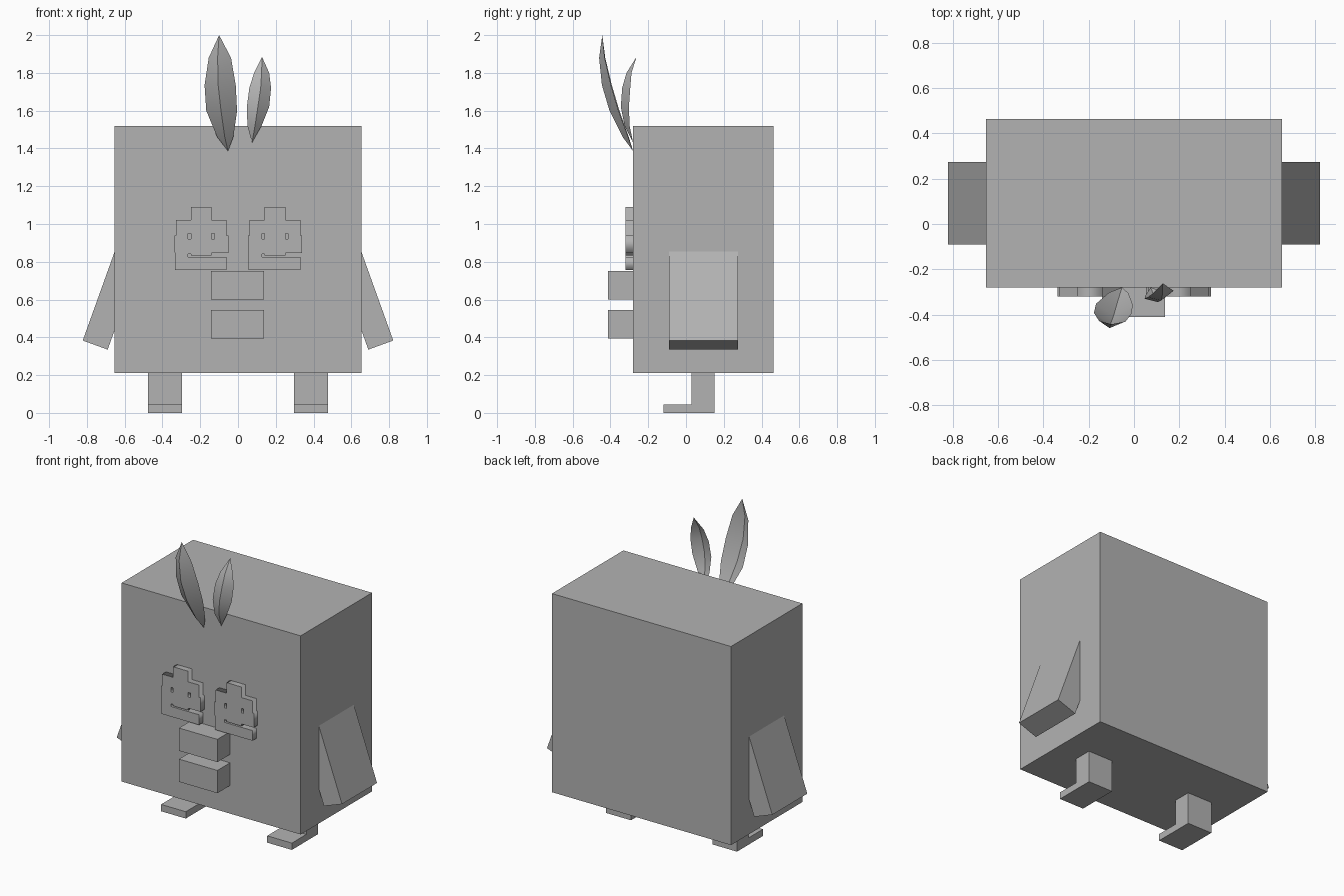
import bpy
import bmesh
import math
from mathutils import Vector

default_cube = bpy.data.objects.get("Cube")
if default_cube:
    bpy.data.objects.remove(default_cube, do_unlink=True)

# One plain grey for the whole model
grey = bpy.data.materials.new("plain grey")
grey.use_nodes = True
grey_value = (0.45, 0.45, 0.45, 1)
grey.diffuse_color = grey_value
grey.node_tree.nodes["Principled BSDF"].inputs["Base Color"].default_value = grey_value


def add_object(name, data):
    obj = bpy.data.objects.new(name, data)
    bpy.context.collection.objects.link(obj)
    data.materials.append(grey)
    return obj


def mesh_from_bmesh(name, bm):
    bmesh.ops.recalc_face_normals(bm, faces=bm.faces)
    mesh = bpy.data.meshes.new(name)
    bm.to_mesh(mesh)
    bm.free()
    return add_object(name, mesh)


def box(name, low, high):
    """Axis-aligned box between two opposite corners."""
    low, high = Vector(low), Vector(high)
    bm = bmesh.new()
    bmesh.ops.create_cube(bm, size=1)
    bmesh.ops.scale(bm, vec=high - low, verts=bm.verts)
    bmesh.ops.translate(bm, vec=(low + high) / 2, verts=bm.verts)
    return mesh_from_bmesh(name, bm)


def prism(name, profile, to_point, along):
    """Extrude a flat profile along a vector."""
    bm = bmesh.new()
    face = bm.faces.new([bm.verts.new(to_point(*p)) for p in profile])
    result = bmesh.ops.extrude_face_region(bm, geom=[face])
    moved = [v for v in result["geom"] if isinstance(v, bmesh.types.BMVert)]
    bmesh.ops.translate(bm, vec=along, verts=moved)
    bmesh.ops.delete(bm, geom=[face], context="FACES_ONLY") if not face.is_valid else None
    return mesh_from_bmesh(name, bm)


# Body block
box("body", (-0.653, -0.28, 0.21), (0.653, 0.464, 1.52))

# Two beak blocks
for name, bottom in (("upper_beak", 0.6), ("lower_beak", 0.395)):
    box(name, (-0.142, -0.412, bottom), (0.138, -0.28, bottom + 0.15))

# Arms slanting out of the body, and legs with forward feet
arm_profile = [(0.64, 0.89), (0.822, 0.383), (0.69, 0.335), (0.508, 0.842)]
leg_profile = [(-0.12, 0), (0.15, 0), (0.15, 0.21), (0.03, 0.21), (0.03, 0.045), (-0.12, 0.045)]
for side, sign in (("left", 1), ("right", -1)):
    prism(side + "_arm", arm_profile, lambda x, z: (sign * x, -0.09, z), (0, 0.365, 0))
    prism(side + "_leg", leg_profile, lambda y, z: (sign * 0.297, y, z), (sign * 0.18, 0, 0))

# Stepped eye plates with pin holes and a slit
eye_outline = [
    (-0.137, 0.757), (0.137, 0.757), (0.137, 0.824), (-0.053, 0.824),
    (-0.067, 0.824), (-0.067, 0.842), (-0.053, 0.842), (-0.053, 0.832),
    (0.058, 0.832), (0.058, 0.846), (0.147, 0.846), (0.147, 0.94),
    (0.137, 0.94), (0.137, 1.02), (0.058, 1.02), (0.058, 1.09),
    (-0.053, 1.09), (-0.053, 1.02), (-0.132, 1.02), (-0.132, 0.94),
    (-0.14, 0.94), (-0.14, 0.85), (-0.137, 0.85),
]
eye_holes = [[(x, 0.92), (x + 0.015, 0.92), (x + 0.015, 0.95), (x, 0.95)] for x in (-0.067, 0.058)]


def eye_plate(name, x):
    curve = bpy.data.curves.new(name, "CURVE")
    curve.dimensions = "2D"
    curve.fill_mode = "BOTH"
    curve.extrude = 0.02
    for outline in [eye_outline] + eye_holes:
        spline = curve.splines.new("POLY")
        spline.points.add(len(outline) - 1)
        spline.use_cyclic_u = True
        for point, (px, pz) in zip(spline.points, outline):
            point.co = (px, pz, 0, 1)
    plate = add_object(name, curve)
    plate.location = (x, -0.3, 0)
    plate.rotation_euler.x = math.pi / 2
    bpy.ops.object.select_all(action="DESELECT")
    plate.select_set(True)
    bpy.context.view_layer.objects.active = plate
    bpy.ops.object.convert(target="MESH")


eye_plate("right_eye", -0.197)
eye_plate("left_eye", 0.193)


def feather(name, base, rows, tip, left_depth, right_depth):
    """Curved leaf, folded along a forward rib; rows are y, z, left x, rib x, right x."""
    bm = bmesh.new()
    start, end = bm.verts.new(base), bm.verts.new(tip)
    strips = []
    for i, (y, z, left, rib, right) in enumerate(rows):
        fold = math.sin(math.pi * (i + 1) / (len(rows) + 1))
        strips.append([bm.verts.new(co) for co in (
            (left, y + left_depth * fold, z), (rib, y, z), (right, y + right_depth * fold, z))])
    for side in (0, 1):
        bm.faces.new((start, strips[0][side + 1], strips[0][side]))
        for a, b in zip(strips, strips[1:]):
            bm.faces.new((a[side], a[side + 1], b[side + 1], b[side]))
        bm.faces.new((strips[-1][side], strips[-1][side + 1], end))
    obj = mesh_from_bmesh(name, bm)
    bpy.ops.object.select_all(action="DESELECT")
    obj.select_set(True)
    bpy.context.view_layer.objects.active = obj
    bpy.ops.object.shade_smooth_by_angle(angle=math.radians(30))


# Two head feathers
feather("tall_feather", (-0.053, -0.28, 1.386), [
    (-0.335, 1.46, -0.11, -0.07, -0.025),
    (-0.405, 1.6, -0.168, -0.09, -0.005),
    (-0.445, 1.735, -0.177, -0.105, -0.012),
    (-0.46, 1.88, -0.155, -0.108, -0.037),
], (-0.1, -0.443, 2), 0.055, 0.05)
feather("short_feather", (0.074, -0.28, 1.43), [
    (-0.325, 1.52, 0.05, 0.09, 0.125),
    (-0.345, 1.62, 0.047, 0.105, 0.165),
    (-0.338, 1.72, 0.06, 0.12, 0.175),
    (-0.315, 1.8, 0.085, 0.125, 0.165),
], (0.127, -0.262, 1.885), 0.015, 0.045)
